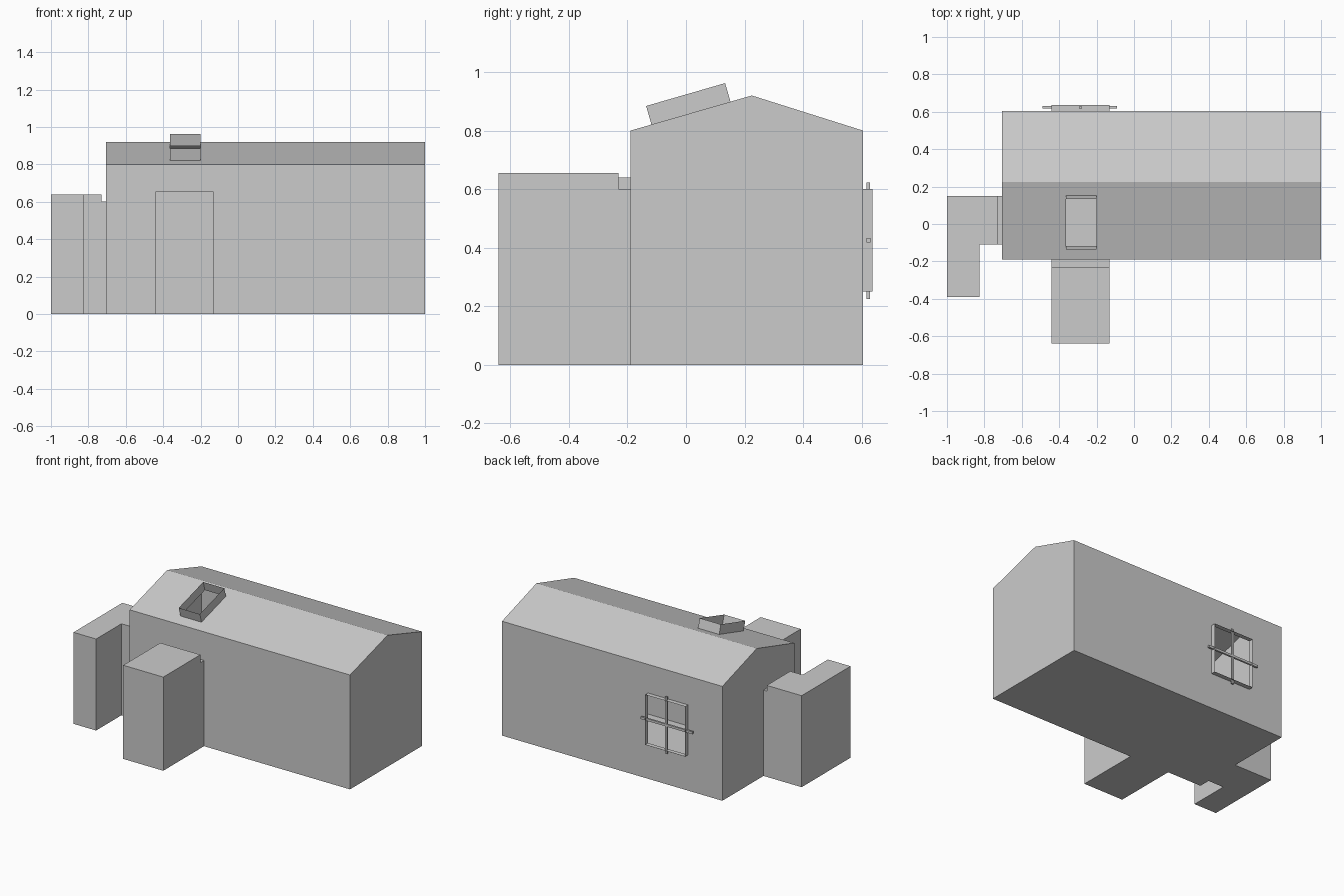
import bpy, bmesh
from mathutils import Vector

cube = bpy.data.objects.get("Cube")
if cube:
    bpy.data.objects.remove(cube, do_unlink=True)

GREY = (0.6, 0.6, 0.6, 1)
plaster = bpy.data.materials.new("plain_grey")
plaster.use_nodes = True
plaster.diffuse_color = GREY
plaster.node_tree.nodes["Principled BSDF"].inputs["Base Color"].default_value = GREY


def add_object(name, bm):
    mesh = bpy.data.meshes.new(name)
    bm.to_mesh(mesh)
    bm.free()
    mesh.materials.append(plaster)
    obj = bpy.data.objects.new(name, mesh)
    bpy.context.collection.objects.link(obj)
    return obj


def prism(name, outline, depth, capped=True):
    """Extrude a closed outline along a vector; uncapped gives a thin tube."""
    bm = bmesh.new()
    depth = Vector(depth)
    base = [bm.verts.new(p) for p in outline]
    far = [bm.verts.new(Vector(p) + depth) for p in outline]
    n = len(base)
    for i in range(n):
        j = (i + 1) % n
        bm.faces.new((base[i], base[j], far[j], far[i]))
    if capped:
        bm.faces.new(base[::-1])
        bm.faces.new(far)
        bmesh.ops.recalc_face_normals(bm, faces=bm.faces)
    return add_object(name, bm)


def box(name, x0, x1, y0, y1, z0, z1):
    return prism(name, [(x0, y0, z0), (x1, y0, z0), (x1, y1, z0), (x0, y1, z0)],
                 (0, 0, z1 - z0))


def cut_opening(obj, corners):
    """Open a rectangular hole in the one wall or roof face holding the corners."""
    corners = [Vector(c) for c in corners]
    centre = sum(corners, Vector()) / 4
    normal = (corners[1] - corners[0]).cross(corners[3] - corners[0]).normalized()
    bm = bmesh.new()
    bm.from_mesh(obj.data)

    def in_plane(f):
        return abs(f.normal.dot(normal)) > 0.99 and \
            abs((f.calc_center_median() - centre).dot(normal)) < 0.01

    for i in range(4):
        side = corners[(i + 1) % 4] - corners[i]
        faces = [f for f in bm.faces if in_plane(f)]
        geom = faces + list({e for f in faces for e in f.edges}) \
            + list({v for f in faces for v in f.verts})
        bmesh.ops.bisect_plane(bm, geom=geom, plane_co=corners[i],
                               plane_no=side.cross(normal))
    hole = [f for f in bm.faces if in_plane(f)
            and (f.calc_center_median() - centre).length < 0.02]
    bmesh.ops.delete(bm, geom=hole, context='FACES')
    bm.to_mesh(obj.data)
    bm.free()


# Main hall with a pitched roof
EAVE, RIDGE = 0.80, 0.92
FRONT, PEAK, BACK = -0.19, 0.225, 0.605
LEFT_END = -0.705
house = prism("house_shell",
              [(LEFT_END, FRONT, 0), (LEFT_END, BACK, 0), (LEFT_END, BACK, EAVE),
               (LEFT_END, PEAK, RIDGE), (LEFT_END, FRONT, EAVE)],
              (1 - LEFT_END, 0, 0))

# Porch, L-shaped annex and the low passages joining them to the hall
parts = [
    box("porch_passage", -0.44, -0.13, -0.25, -0.17, 0, 0.60),
    box("porch", -0.44, -0.13, -0.64, -0.23, 0, 0.655),
    box("annex_passage", -0.75, -0.68, -0.11, 0.15, 0, 0.60),
    prism("annex", [(-1, -0.39, 0), (-0.825, -0.39, 0), (-0.825, -0.11, 0),
                    (-0.73, -0.11, 0), (-0.73, 0.15, 0), (-1, 0.15, 0)],
          (0, 0, 0.64)),
]
bpy.context.view_layer.objects.active = house
for part in parts:
    mod = house.modifiers.new("join", 'BOOLEAN')
    mod.operation = 'UNION'
    mod.solver = 'EXACT'
    mod.object = part
    bpy.ops.object.modifier_apply(modifier=mod.name)
    bpy.data.objects.remove(part, do_unlink=True)

# Window opening in the back wall, with a thin projecting frame
window = [(-0.44, BACK, 0.25), (-0.13, BACK, 0.25),
          (-0.13, BACK, 0.60), (-0.44, BACK, 0.60)]
cut_opening(house, window)
prism("window_frame", window, (0, 0.032, 0), capped=False)
box("window_bar_upright", -0.293, -0.277, 0.617, 0.628, 0.225, 0.622)
box("window_bar_cross", -0.49, -0.09, 0.617, 0.63, 0.417, 0.433)

# Skylight opening in the front roof slope, with a raised curb
slope = (RIDGE - EAVE) / (PEAK - FRONT)


def on_roof(x, y):
    return (x, y, EAVE + slope * (y - FRONT))


skylight = [on_roof(-0.363, -0.118), on_roof(-0.2, -0.118),
            on_roof(-0.2, 0.152), on_roof(-0.363, 0.152)]
cut_opening(house, skylight)
up = Vector((0, -slope, 1)).normalized() * 0.066
prism("skylight_curb", skylight, up, capped=False)
